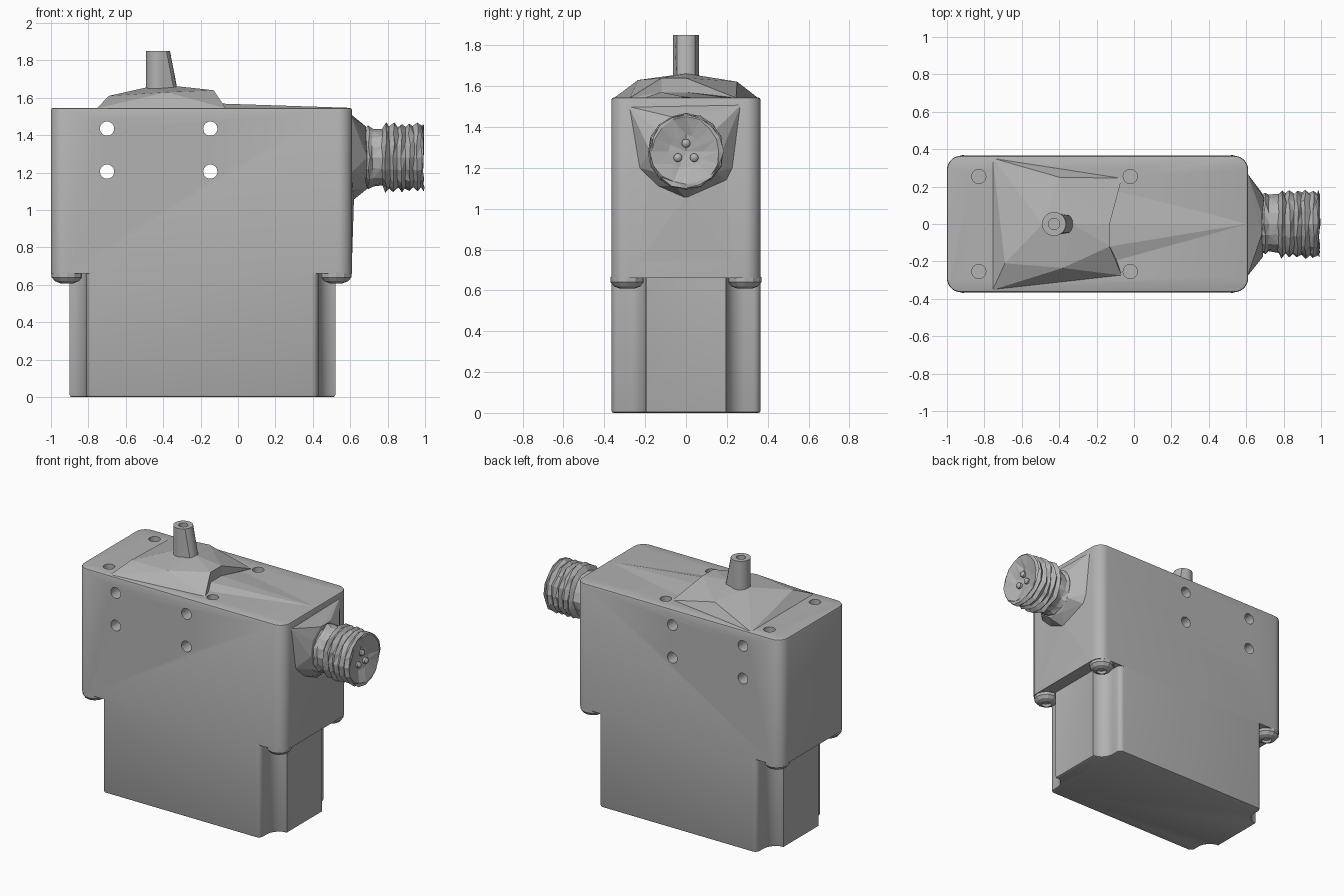
import bpy, bmesh, math, random
from mathutils import Vector, Matrix

if "Cube" in bpy.data.objects:
    bpy.data.objects.remove(bpy.data.objects["Cube"])

random.seed(4)
grey = bpy.data.materials.new("housing grey")
grey.diffuse_color = (0.45, 0.45, 0.45, 1)
grey.use_nodes = True
grey.node_tree.nodes["Principled BSDF"].inputs["Base Color"].default_value = grey.diffuse_color


def finish(name, bm, smooth=None):
    bmesh.ops.recalc_face_normals(bm, faces=bm.faces)
    me = bpy.data.meshes.new(name)
    bm.to_mesh(me)
    bm.free()
    ob = bpy.data.objects.new(name, me)
    bpy.context.collection.objects.link(ob)
    me.materials.append(grey)
    if smooth:
        select(ob)
        bpy.ops.object.shade_smooth_by_angle(angle=math.radians(smooth))
    return ob


def select(ob):
    bpy.ops.object.select_all(action='DESELECT')
    ob.select_set(True)
    bpy.context.view_layer.objects.active = ob


def arc(cx, cy, r, a0, a1, n=7):
    return [(cx + r * math.cos(math.radians(a0 + (a1 - a0) * i / n)),
             cy + r * math.sin(math.radians(a0 + (a1 - a0) * i / n))) for i in range(n + 1)]


def prism(outline, z0, z1, bevel_z):
    """Extruded outline with a small chamfer round the cap at bevel_z."""
    bm = bmesh.new()
    f = bm.faces.new([bm.verts.new((x, y, z0)) for x, y in outline])
    r = bmesh.ops.extrude_face_region(bm, geom=[f])
    for v in r["geom"]:
        if isinstance(v, bmesh.types.BMVert):
            v.co.z = z1
    edges = [e for e in bm.edges if all(abs(v.co.z - bevel_z) < 1e-4 for v in e.verts)]
    bmesh.ops.bevel(bm, geom=edges, offset=0.011, segments=2, affect='EDGES', profile=0.5)
    return bm


def lathe(profile, n, axis, centre, jitter=0.0):
    """Turn (position along axis, radius) points about the x or z axis."""
    bm = bmesh.new()
    rings = []
    for t, r in profile:
        ring = []
        for k in range(1 if r == 0 else n):
            a = 2 * math.pi * k / n
            rr = r + random.uniform(-jitter, jitter)
            tt = t + random.uniform(-jitter, jitter) * 0.8
            u, w = rr * math.cos(a), rr * math.sin(a)
            p = Vector((tt, u, w)) if axis == 'x' else Vector((u, w, tt))
            ring.append(bm.verts.new(p + Vector(centre)))
        rings.append(ring)
    for a, b in zip(rings, rings[1:]):
        for k in range(n):
            quad = [a[k % len(a)], a[(k + 1) % n % len(a)], b[(k + 1) % n % len(b)], b[k % len(b)]]
            bm.faces.new(list(dict.fromkeys(quad)))
    if jitter:
        bmesh.ops.triangulate(bm, faces=bm.faces[:])
    return bm


def hull(name, points):
    bm = bmesh.new()
    for p in points:
        bm.verts.new(p)
    bmesh.ops.convex_hull(bm, input=bm.verts[:])
    return finish(name, bm)


# Upper housing with rounded vertical corners
R = 0.075
outline = (arc(0.61 - R, 0.365 - R, R, 0, 90) + arc(-1 + R, 0.365 - R, R, 90, 180)
           + arc(-1 + R, -0.365 + R, R, 180, 270) + arc(0.61 - R, -0.365 + R, R, 270, 360))
upper = finish("upper_housing", prism(outline, 0.66, 1.545, 1.545), 35)

# Drill the through holes and the blind holes in the top
cut = bmesh.new()
for x in (-0.70, -0.148):
    for z in (1.435, 1.205):
        bmesh.ops.create_cone(cut, cap_ends=True, segments=24, radius1=0.038, radius2=0.038, depth=1,
                              matrix=Matrix.Translation((x, 0, z)) @ Matrix.Rotation(math.pi / 2, 4, 'X'))
for x in (-0.83, -0.02):
    for y in (-0.254, 0.254):
        bmesh.ops.create_cone(cut, cap_ends=True, segments=24, radius1=0.038, radius2=0.038, depth=0.14,
                              matrix=Matrix.Translation((x, y, 1.555)))
cutter = finish("hole_cutter", cut)
cutter.hide_render = True
mod = upper.modifiers.new("holes", 'BOOLEAN')
mod.operation = 'DIFFERENCE'
mod.solver = 'EXACT'
mod.object = cutter
select(upper)
bpy.ops.object.modifier_apply(modifier=mod.name)
bpy.ops.object.shade_smooth_by_angle(angle=math.radians(35))
bpy.data.objects.remove(cutter)

# Lower housing, hollowed at each corner round a screw head
quarter = arc(0.525, 0.29, 0.095, 93, 180, 8)
quarter += arc(0.395, 0.33, 0.035, 0, 90, 5)
quarter = [(0.52, 0.195)] + [(x, 0.58 - y) if i < 9 else (x, y) for i, (x, y) in enumerate(quarter)]
mid = -0.19
left = [(2 * mid - x, y) for x, y in reversed(quarter)]
half = quarter + left
outline = half + [(x, -y) for x, y in reversed(half)]
finish("lower_housing", prism(outline, 0.0, 0.66, 0.0), 35)

# Domed corner screws
for i, (x, y) in enumerate([(sx, sy) for sx in (-0.915, 0.525) for sy in (-0.288, 0.288)]):
    finish(f"corner_screw_{i + 1}", lathe([(0.665, 0.081), (0.64, 0.081), (0.62, 0.065), (0.608, 0.035),
                                           (0.625, 0.03), (0.628, 0)], 12, 'z', (x, y, 0)))

# Faceted mound on the lid
B = 1.543
pts = [(-0.755, -0.352, B), (-0.755, 0.352, B), (-0.065, 0.245, B), (-0.065, -0.275, B), (0.6, 0, 1.546),
       (-0.69, -0.21, 1.61), (-0.38, -0.235, 1.63), (-0.49, 0, 1.655), (-0.33, 0, 1.662),
       (-0.13, -0.12, 1.64), (-0.13, 0, 1.64), (-0.13, -0.12, 1.57), (-0.13, 0, 1.57),
       (-0.4, 0.25, 1.622), (-0.09, -0.2, B), (-0.09, 0.19, B)]
faces = [(0, 5, 1), (0, 6, 5), (0, 3, 6), (5, 6, 7), (6, 8, 7), (6, 9, 8), (8, 9, 10), (9, 11, 12, 10),
         (6, 3, 9), (9, 3, 11), (3, 14, 11), (14, 4, 11), (11, 4, 12), (12, 4, 15), (5, 7, 1), (1, 7, 13),
         (7, 8, 13), (8, 10, 13), (13, 10, 2), (10, 12, 2), (12, 15, 2), (2, 1, 13),
         (0, 1, 2, 15, 4, 14, 3)]
bm = bmesh.new()
vs = [bm.verts.new(p) for p in pts]
for f in faces:
    bm.faces.new([vs[i] for i in f])
finish("lid_mound", bm)

# Hollow post, leaning out at its foot on one side
bm = lathe([(1.79, 0), (1.79, 0.03), (1.85, 0.03), (1.85, 0.064), (1.62, 0.064)], 24, 'z', (-0.428, 0, 0))
for v in bm.verts:
    if v.co.z < 1.7 and v.co.x > -0.39:
        v.co.x += 0.045
finish("lid_post", bm, 35)

# Flared collar where the connector leaves the housing
CZ = 1.28
base = [(-0.28, 1.5), (0.27, 1.51), (0.23, 1.2), (0.2, 1.14), (0, 1.045), (-0.14, 1.11), (-0.23, 1.2)]
ring = [(0.69 + random.uniform(-0.015, 0.01), 0.175 * math.cos(k * math.pi / 5), CZ + 0.175 * math.sin(k * math.pi / 5))
        for k in range(10)]
hull("connector_collar", [(0.606, y, z) for y, z in base] + ring)
hull("end_web", [(0.608, -0.28, 0.68), (0.608, 0.28, 0.68), (0.608, 0.22, 1.2), (0.608, -0.22, 1.2), (0.62, 0, 1.06)])

# Rough threaded connector with a shallow dished end
profile = [(0.67, 0.14), (0.70, 0.165), (0.72, 0.152), (0.77, 0.155)]
for i in range(5):
    profile += [(0.79 + i * 0.042, 0.183), (0.812 + i * 0.042, 0.163)]
profile += [(0.988, 0.18), (0.992, 0.165), (0.965, 0.08), (0.955, 0)]
bm = lathe(profile, 16, 'x', (0, 0, CZ), 0.007)
for v in bm.verts:
    v.co.x = min(v.co.x, 1.0)
finish("threaded_connector", bm)

# Contact pins
for i, (y, z) in enumerate([(0, 1.32), (-0.04, 1.25), (0.04, 1.25)]):
    finish(f"contact_pin_{i + 1}", lathe([(0.94, 0.021), (0.975, 0.021), (0.985, 0.012), (0.988, 0)],
                                         12, 'x', (0, y, z)), 35)
